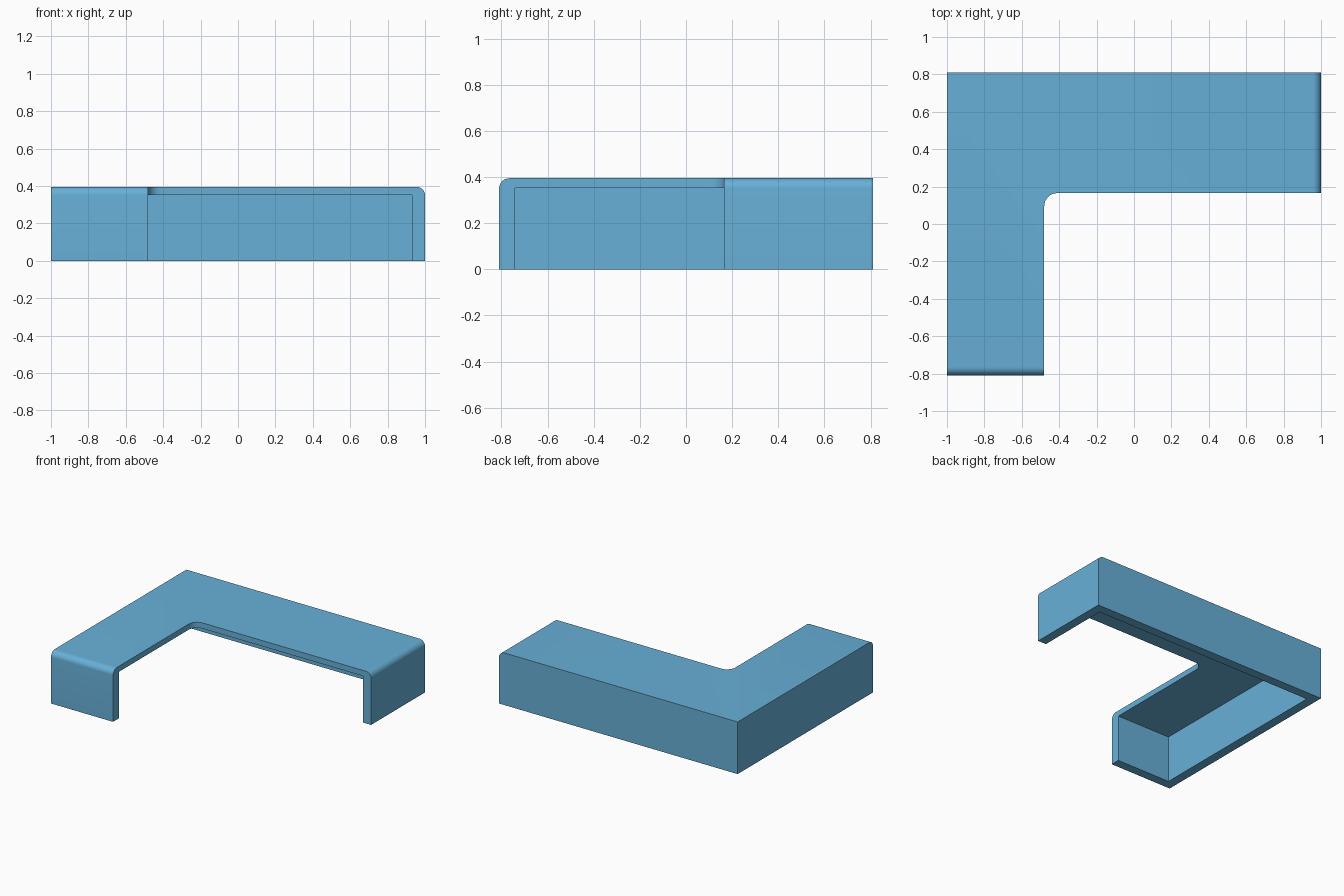
import bpy, bmesh, math

cube = bpy.data.objects.get("Cube")
if cube:
    bpy.data.objects.remove(cube, do_unlink=True)

HX, HY, H = 1.0, 0.81, 0.395      # half length, half depth, height
WALL, SLAB = 0.07, 0.043          # wall and top thickness
IN_X, IN_Y = -0.48, 0.165         # inner corner of the L
FILLET, EDGE = 0.07, 0.045        # inner corner and top edge radii

blue = bpy.data.materials.new("soft_blue")
blue.use_nodes = True
colour = (0.138, 0.434, 0.687, 1)
blue.diffuse_color = colour
blue.node_tree.nodes["Principled BSDF"].inputs["Base Color"].default_value = colour


def make_object(name, bm):
    mesh = bpy.data.meshes.new(name)
    bmesh.ops.recalc_face_normals(bm, faces=bm.faces)
    bm.to_mesh(mesh)
    bm.free()
    obj = bpy.data.objects.new(name, mesh)
    bpy.context.collection.objects.link(obj)
    mesh.materials.append(blue)
    return obj


# L-shaped outline with a rounded inner corner
outline = [(-HX, -HY), (IN_X, -HY)]
for i in range(9):
    a = math.pi - i * math.pi / 16
    outline.append((IN_X + FILLET + FILLET * math.cos(a),
                    IN_Y - FILLET + FILLET * math.sin(a)))
outline += [(HX, IN_Y), (HX, HY), (-HX, HY)]

# Solid body, with the top edge of each arm's end rounded
bm = bmesh.new()
base = bm.faces.new([bm.verts.new((x, y, 0)) for x, y in outline])
grown = bmesh.ops.extrude_face_region(bm, geom=[base])["geom"]
bmesh.ops.translate(bm, vec=(0, 0, H),
                    verts=[g for g in grown if isinstance(g, bmesh.types.BMVert)])


def is_end_edge(edge):
    pts = [v.co for v in edge.verts]
    on_top = all(p.z > H - 0.01 for p in pts)
    return on_top and (all(p.x > HX - 0.01 for p in pts)
                       or all(p.y < -HY + 0.01 for p in pts))


bmesh.ops.bevel(bm, geom=[e for e in bm.edges if is_end_edge(e)], offset=EDGE,
                segments=8, profile=0.5, affect='EDGES')
cover = make_object("corner_cover", bm)

# Hollow, open below and along the inner sides
bm = bmesh.new()
bmesh.ops.create_cube(bm, size=2)
depth = H - SLAB
bmesh.ops.scale(bm, vec=(HX - WALL, HY - WALL, depth), verts=bm.verts)
cutter = make_object("hollow_cutter", bm)
cutter.hide_render = True

hollow = cover.modifiers.new("hollow", 'BOOLEAN')
hollow.operation = 'DIFFERENCE'
hollow.solver = 'EXACT'
hollow.object = cutter
bpy.ops.object.select_all(action='DESELECT')
bpy.context.view_layer.objects.active = cover
cover.select_set(True)
bpy.ops.object.modifier_apply(modifier=hollow.name)
bpy.data.objects.remove(cutter, do_unlink=True)
bpy.ops.object.shade_smooth_by_angle(angle=math.radians(30))
